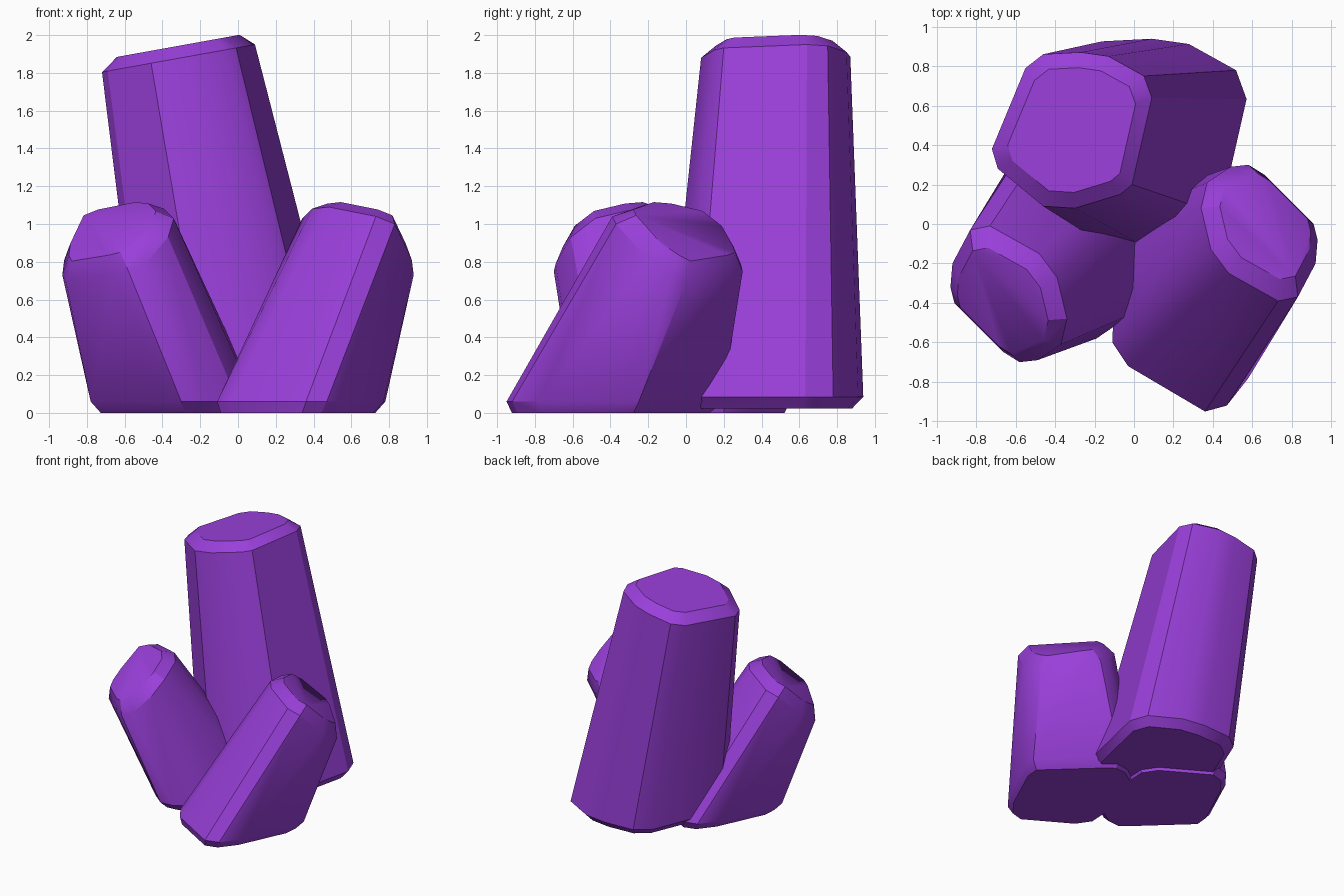
import bpy, bmesh, math
from mathutils import Vector, Matrix

if "Cube" in bpy.data.objects:
    bpy.data.objects.remove(bpy.data.objects["Cube"])

purple = bpy.data.materials.new("crystal purple")
purple.diffuse_color = (0.32, 0.05, 0.70, 1)
purple.use_nodes = True
purple.node_tree.nodes["Principled BSDF"].inputs["Base Color"].default_value = purple.diffuse_color


def shrink(ring, factor, shift):
    """Copy a ring, scaled about its middle and moved, to form a bevelled end."""
    mid = sum(ring, Vector()) / len(ring)
    return [mid + (p - mid) * factor + Vector(shift) for p in ring]


def crystal(name, rings, matrix=Matrix()):
    """Convex crystal through its rings, flat main faces with soft shallow corners."""
    bm = bmesh.new()
    for ring in rings:
        for p in ring:
            bm.verts.new(matrix @ p)
    res = bmesh.ops.convex_hull(bm, input=bm.verts)
    loose = {g for g in res["geom_interior"] if isinstance(g, bmesh.types.BMVert)}
    loose |= {v for v in bm.verts if not v.link_faces}
    bmesh.ops.delete(bm, geom=list(loose), context='VERTS')
    bmesh.ops.dissolve_limit(bm, angle_limit=math.radians(2),
                             verts=bm.verts, edges=bm.edges)
    bmesh.ops.recalc_face_normals(bm, faces=bm.faces)
    mesh = bpy.data.meshes.new(name)
    bm.to_mesh(mesh)
    bm.free()
    mesh.materials.append(purple)
    ob = bpy.data.objects.new(name, mesh)
    bpy.context.collection.objects.link(ob)
    bpy.ops.object.select_all(action='DESELECT')
    ob.select_set(True)
    bpy.context.view_layer.objects.active = ob
    bpy.ops.object.shade_smooth_by_angle(angle=math.radians(30))


# Tall crystal: one outline, enlarged at the foot and tilted at the top
outline = [(-.72, .38), (-.55, .79), (-.46, .86), (-.27, .87), (-.13, .85),
           (.05, .75), (.09, .64), (-.01, .20), (-.07, .15), (-.30, .08),
           (-.46, .09), (-.69, .28)]
top_mid, foot_mid = Vector((-.32, .48)), Vector((.025, .42))
top = [Vector((x, y, 1.934 + .18 * x)) for x, y in outline]
cap = []
for x, y in outline:
    p = top_mid + (Vector((x, y)) - top_mid) * .8
    cap.append(Vector((p.x, p.y, 2.0 + .18 * p.x)))
foot = []
for x, y in outline:
    p = foot_mid + (Vector((x, y)) - top_mid) * 1.33
    foot.append(Vector((p.x, p.y, .085)))
crystal("tall_crystal", [cap, top, foot, shrink(foot, .88, (.01, 0, -.062))])

# Short crystals: each row is a top corner (x, y, z) and its foot corner (x, y)
corners = [(.73, -.39, 1.04, .36, -.95), (.83, -.37, 1.00, .47, -.92),
           (.92, -.20, .81, .58, -.78), (.93, -.08, .73, .77, -.37),
           (.91, .00, .69, .78, -.25), (.66, .25, .73, .40, .11),
           (.58, .30, .75, .30, .19), (.49, .29, .79, .19, .18),
           (.37, .21, .93, .00, .05), (.34, .08, 1.03, -.09, -.12),
           (.39, -.13, 1.08, -.11, -.60), (.48, -.25, 1.09, -.03, -.72)]
top = [Vector(c[:3]) for c in corners]
foot = [Vector((c[3], c[4], .06)) for c in corners]
rings = [shrink(top, .78, (.03, .03, .07)), top, foot,
         shrink(foot, .92, (-.015, -.02, -.06))]
crystal("right_crystal", rings)
crystal("left_crystal", rings,
        Matrix.Translation((0, -.40, 0)) @ Matrix.Rotation(math.pi, 4, 'Z'))
